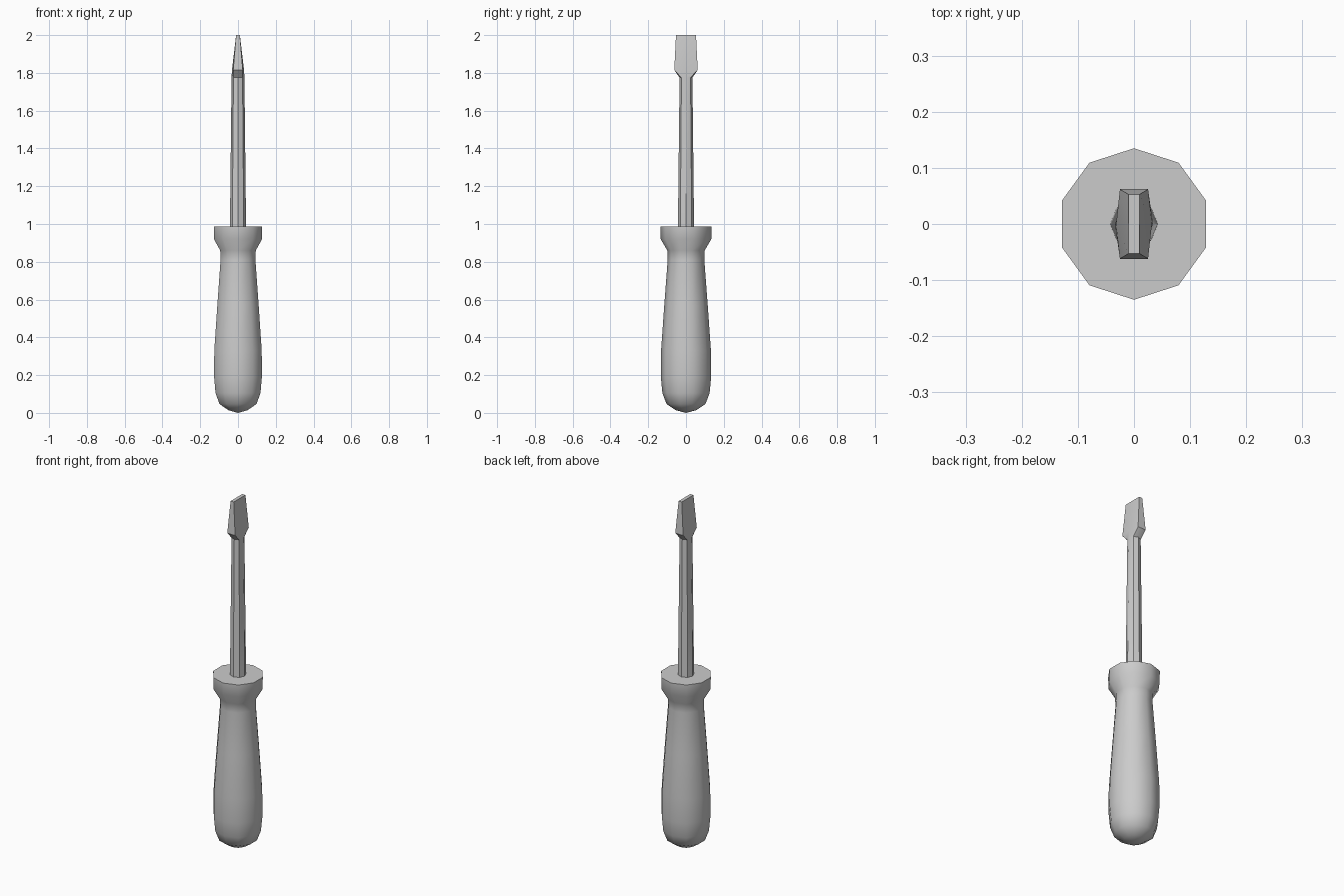
import bpy, bmesh, math

if "Cube" in bpy.data.objects:
    bpy.data.objects.remove(bpy.data.objects["Cube"])


def ring(n, r, z, turn=0.0):
    return [(r * math.cos(turn + 2 * math.pi * i / n),
             r * math.sin(turn + 2 * math.pi * i / n), z) for i in range(n)]


def blade_ring(mid, x, y, z):
    return [(mid, 0, z), (x, y, z), (0, y, z), (-x, y, z),
            (-mid, 0, z), (-x, -y, z), (0, -y, z), (x, -y, z)]


def loft(name, rings, pole=None, angle=40):
    bm = bmesh.new()
    rows = [[bm.verts.new(p) for p in r] for r in rings]
    n = len(rows[0])
    for a, b in zip(rows, rows[1:]):
        for i in range(n):
            j = (i + 1) % n
            bm.faces.new((a[i], a[j], b[j], b[i]))
    bm.faces.new(rows[-1])
    if pole:
        tip = bm.verts.new(pole)
        for i in range(n):
            bm.faces.new((tip, rows[0][(i + 1) % n], rows[0][i]))
    else:
        bm.faces.new(rows[0][::-1])
    bmesh.ops.recalc_face_normals(bm, faces=bm.faces)
    mesh = bpy.data.meshes.new(name)
    bm.to_mesh(mesh)
    bm.free()
    obj = bpy.data.objects.new(name, mesh)
    bpy.context.collection.objects.link(obj)
    bpy.ops.object.select_all(action='DESELECT')
    obj.select_set(True)
    bpy.context.view_layer.objects.active = obj
    bpy.ops.object.shade_smooth_by_angle(angle=math.radians(angle))
    return obj


# Ten-sided grip with rounded butt, narrow neck and flange
profile = [(0.053, 0.014), (0.103, 0.047), (0.125, 0.105), (0.133, 0.19),
           (0.132, 0.33), (0.115, 0.57), (0.097, 0.81), (0.099, 0.86),
           (0.134, 0.92), (0.135, 0.988)]
loft("handle", [ring(10, r, z, math.pi / 2) for r, z in profile], (0, 0, 0))

# Eight-sided shaft flaring into a flat tapered blade
loft("shaft_and_blade", [
    ring(8, 0.043, 0.96), ring(8, 0.034, 1.775),
    blade_ring(0.032, 0.025, 0.062, 1.815),
    blade_ring(0.010, 0.010, 0.053, 2.0)], angle=30)
